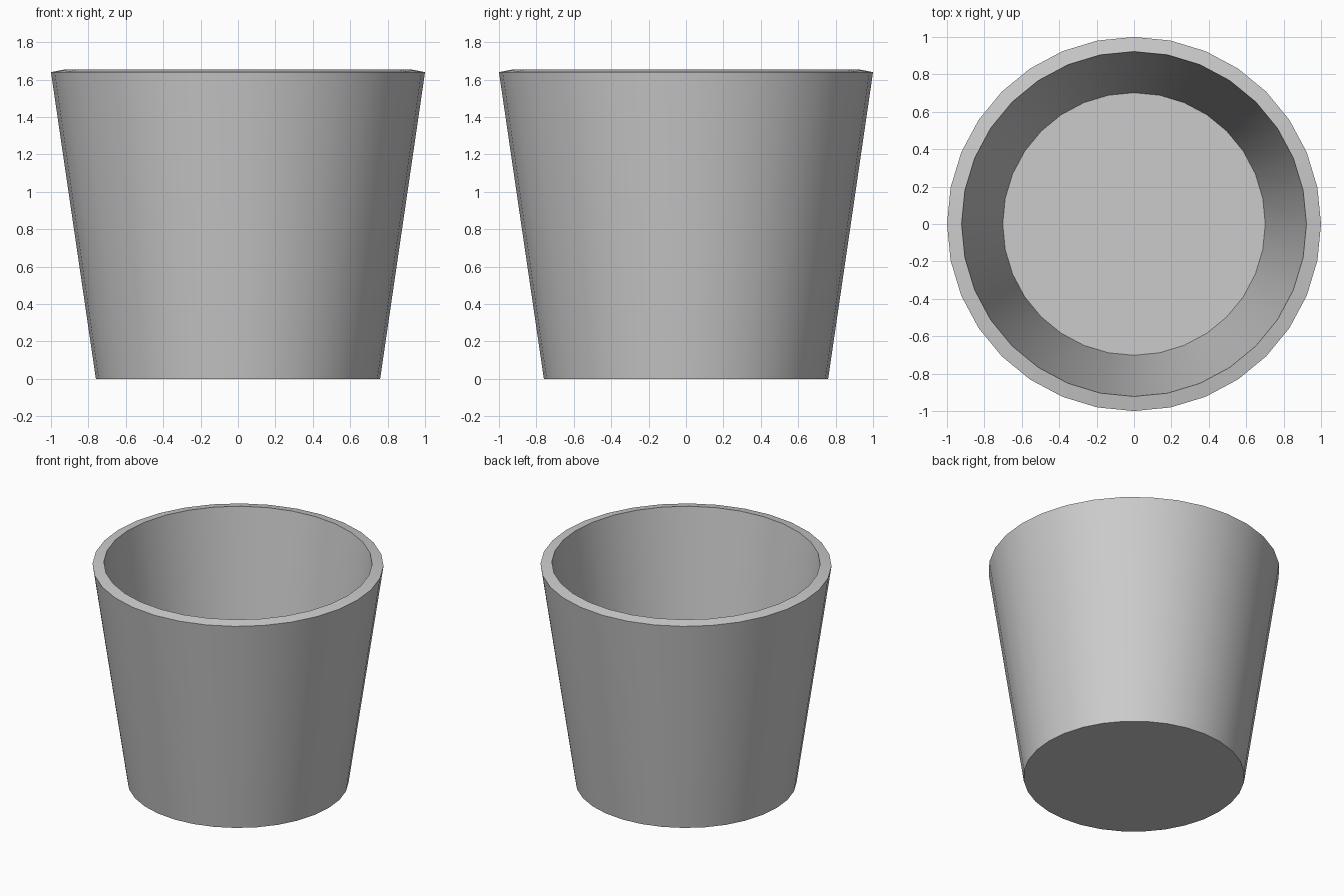
import bpy, bmesh
from math import cos, sin, tau

if "Cube" in bpy.data.objects:
    bpy.data.objects.remove(bpy.data.objects["Cube"])

SIDES = 32
# Profile of the pot wall (radius, height), outside bottom to inside floor
PROFILE = [(0.76, 0.0), (1.0, 1.64), (0.922, 1.655), (0.702, 0.07)]

bm = bmesh.new()
rings = [[bm.verts.new((r * cos(tau * i / SIDES), r * sin(tau * i / SIDES), z))
          for i in range(SIDES)] for r, z in PROFILE]

# Outer wall, rim and inner wall
for low, high in zip(rings, rings[1:]):
    for i in range(SIDES):
        j = (i + 1) % SIDES
        bm.faces.new((low[i], low[j], high[j], high[i]))

# Underside and inner floor
bm.faces.new(rings[0][::-1])
bm.faces.new(rings[-1])
bmesh.ops.recalc_face_normals(bm, faces=bm.faces)

mesh = bpy.data.meshes.new("pot")
bm.to_mesh(mesh)
bm.free()
pot = bpy.data.objects.new("pot", mesh)
bpy.context.collection.objects.link(pot)

# Smooth walls with crisp rim and base edges
bpy.context.view_layer.objects.active = pot
pot.select_set(True)
bpy.ops.object.shade_smooth_by_angle(angle=0.6)
